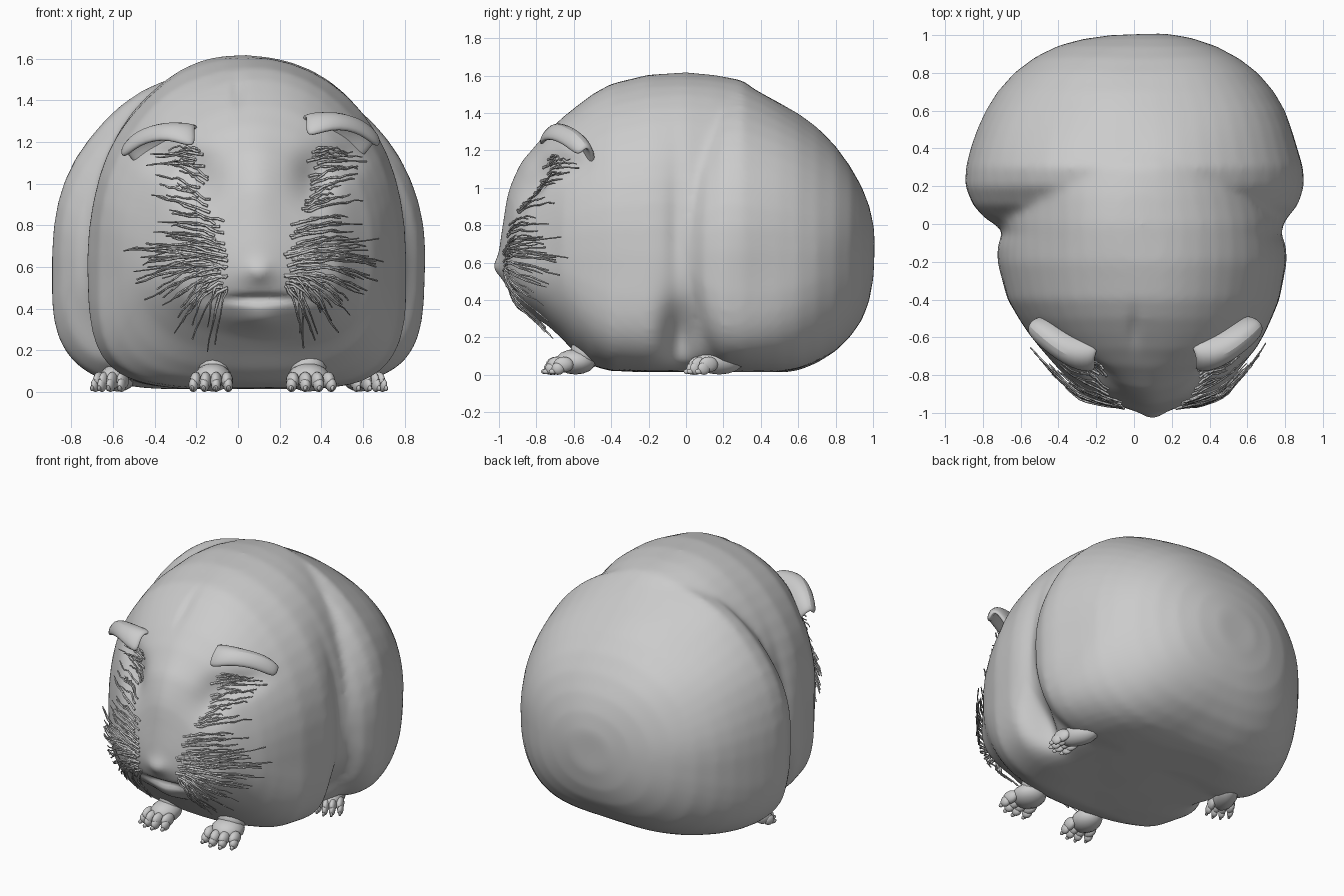
import bpy, bmesh, math, random
from mathutils import Vector, Matrix
from mathutils.bvhtree import BVHTree

if "Cube" in bpy.data.objects:
    bpy.data.objects.remove(bpy.data.objects["Cube"])

random.seed(7)
stone = bpy.data.materials.new("stone_grey")
stone.diffuse_color = (0.6, 0.6, 0.6, 1)
stone.use_nodes = True
stone.node_tree.nodes["Principled BSDF"].inputs["Base Color"].default_value = stone.diffuse_color


def finish(name, bm, angle=50):
    bmesh.ops.recalc_face_normals(bm, faces=bm.faces)
    me = bpy.data.meshes.new(name)
    bm.to_mesh(me)
    bm.free()
    ob = bpy.data.objects.new(name, me)
    bpy.context.collection.objects.link(ob)
    me.materials.append(stone)
    bpy.ops.object.select_all(action='DESELECT')
    ob.select_set(True)
    bpy.context.view_layer.objects.active = ob
    bpy.ops.object.shade_smooth_by_angle(angle=math.radians(angle))
    return ob


def apply_all(ob):
    bpy.context.view_layer.objects.active = ob
    for m in list(ob.modifiers):
        bpy.ops.object.modifier_apply(modifier=m.name)


def power(c, n):
    return math.copysign(abs(c) ** (2 / n), c)


def loft(bm, sections, sides=48):
    """Skin egg-shaped sections: y, centre x, half width, bottom, widest z, top, lower squareness."""
    rings = []
    for y, cx, hw, zb, zm, zt, n in sections:
        ring = []
        for i in range(sides):
            a = 2 * math.pi * i / sides
            c, s = math.cos(a), math.sin(a)
            e = 2.1 if s > 0 else n
            h = zt - zm if s > 0 else zm - zb
            ring.append(bm.verts.new((cx + hw * power(c, e), y, zm + h * power(s, e))))
        rings.append(ring)
    for a, b in zip(rings, rings[1:]):
        for i in range(sides):
            j = (i + 1) % sides
            bm.faces.new((a[i], a[j], b[j], b[i]))
    bm.faces.new(rings[0])
    bm.faces.new(rings[-1])


# Body: head and torso skin merged with a broader rump and haunches
bm = bmesh.new()
loft(bm, [
    (-1.00, .10, .05, .54, .59, .65, 2), (-.975, .10, .13, .50, .60, .76, 2),
    (-.92, .10, .26, .40, .60, .95, 2.1), (-.85, .09, .39, .34, .61, 1.13, 2.2),
    (-.75, .08, .49, .27, .62, 1.28, 2.3), (-.66, .08, .57, .19, .63, 1.375, 2.5),
    (-.58, .07, .625, .11, .64, 1.44, 2.9), (-.5, .06, .67, .05, .65, 1.50, 3.3),
    (-.4, .05, .72, .02, .65, 1.555, 4), (-.2, .045, .765, .015, .65, 1.605, 4.3),
    (0, .04, .76, .015, .65, 1.62, 4.3), (.15, .03, .74, .015, .65, 1.605, 4.3),
    (.3, .02, .70, .015, .65, 1.575, 4.3), (.45, .02, .6, .03, .65, 1.47, 4),
    (.6, .01, .45, .08, .65, 1.35, 3)])
loft(bm, [
    (-.07, .02, .60, .45, .68, .95, 2.2), (-.03, .02, .725, .30, .67, 1.15, 2.5),
    (.03, .01, .80, .17, .66, 1.33, 3), (.1, .005, .86, .07, .66, 1.45, 3.6),
    (.2, 0, .897, .02, .66, 1.54, 4), (.3, 0, .892, .01, .66, 1.56, 4),
    (.4, 0, .865, .01, .66, 1.51, 4), (.5, .005, .832, .012, .66, 1.455, 3.8),
    (.6, .01, .79, .025, .66, 1.395, 3.5), (.7, .01, .73, .065, .66, 1.32, 3.2),
    (.8, .01, .645, .125, .66, 1.225, 2.9), (.88, .015, .54, .205, .66, 1.12, 2.6),
    (.94, .02, .42, .29, .66, 1.01, 2.4), (.98, .02, .29, .39, .66, .90, 2.2),
    (1.005, .02, .14, .52, .66, .78, 2)])
body = finish("body", bm)
rm = body.modifiers.new("merge", 'REMESH')
rm.mode = 'VOXEL'
rm.voxel_size = .02
rm.use_smooth_shade = True
sm = body.modifiers.new("soften", 'SMOOTH')
sm.factor = .5
sm.iterations = 12
apply_all(body)

# Sculpted bumps and hollows: centre, radius, push
HEAD = .085
dabs = [((HEAD, -.90, 1.0), (.13, .3, .25), (0, -.035, .02)),    # snout ridge
        ((.10, -.98, .58), (.06, .12, .045), (0, -.025, 0)),     # nose
        ((.11, -.86, .445), (.17, .2, .022), (0, .035, .01)),    # mouth line
        ((.11, -.80, .35), (.10, .2, .055), (0, -.04, 0)),       # chin
        ((0, -.6, 1.47), (.03, .15, .1), (0, .01, -.012))]       # brow crease
for s in (-1, 1):
    dabs += [((HEAD + s * .28, -.78, 1.03), (.09, .25, .12), (0, .075, -.01)),   # eye socket
             ((HEAD + s * .42, -.68, 1.12), (.11, .2, .07), (0, .05, 0)),        # hollow below ear
             ((HEAD + s * .31, -.75, .55), (.13, .25, .16), (s * .015, -.03, 0)),  # cheek
             ((s * .74, -.03, .20), (.25, .09, .18), (-s * .13, 0, 0)),          # flank notch
             ((s * .78, -.05, .75), (.3, .05, .4), (-s * .02, 0, 0))]            # haunch crease
for v in body.data.vertices:
    p = v.co.copy()
    for c, r, push in dabs:
        d = sum(((p[k] - c[k]) / r[k]) ** 2 for k in range(3))
        if d < 9:
            v.co += Vector(push) * math.exp(-d)
    # gentle hand-carved unevenness
    v.co += .004 * math.sin(9 * p.x + 4 * p.z) * math.sin(8 * p.y - 5 * p.z) * (p - Vector((0, 0, .7))).normalized()
    v.co.z = max(v.co.z, .015)
body.data.update()
skin = BVHTree.FromPolygons([v.co.copy() for v in body.data.vertices],
                            [tuple(f.vertices) for f in body.data.polygons])


# Feet: pad, wrist and four knobbly toes
def blob(bm, mat, loc, size, seg=14):
    m = mat @ Matrix.Translation(loc) @ Matrix.Diagonal((*size, 1))
    bmesh.ops.create_uvsphere(bm, u_segments=seg, v_segments=8, radius=1, matrix=m)


def foot(name, x, y, turn, w, length):
    bm = bmesh.new()
    m = Matrix.Translation((x, y, 0)) @ Matrix.Rotation(turn, 4, 'Z')
    blob(bm, m, (0, length * .45, .07), (w * .85, length, .068))
    blob(bm, m, (0, length * .9, .12), (w * .75, length * .7, .09))
    for i in range(4):
        k = (i - 1.5) / 1.5
        ty = -.055 + .03 * k * k
        blob(bm, m, (k * w * .72, ty, .055), (w * .27, .055, .042))
        blob(bm, m, (k * w * .80, ty - .03, .034), (w * .22, .036, .034))
        blob(bm, m, (k * w * .84, ty - .06, .018), (w * .10, .022, .014), 8)
    return finish(name, bm)


foot("front_foot_left", -.125, -.64, -.1, .105, .11)
foot("front_foot_right", .345, -.64, .12, .12, .11)
foot("hind_foot_left", -.60, .12, -.4, .085, .14)
foot("hind_foot_right", .61, .12, .4, .085, .14)


# Ears: hooded flaps lofted from root to crest to drooping rim
ear_rows = [
    [(.28, -.62, 1.27), (.38, -.58, 1.19), (.48, -.52, 1.10), (.52, -.50, 1.04)],   # root
    [(.31, -.66, 1.33), (.45, -.62, 1.32), (.59, -.52, 1.26), (.64, -.49, 1.17)],   # back
    [(.33, -.73, 1.32), (.47, -.71, 1.35), (.61, -.60, 1.31), (.68, -.53, 1.23)],   # crest
    [(.31, -.79, 1.20), (.45, -.77, 1.27), (.60, -.66, 1.24), (.685, -.57, 1.15)]]  # rim


def ear(name, side, drop):
    bm = bmesh.new()
    axis = .06
    rows = [[bm.verts.new((axis + side * (x - axis), y, z - drop)) for x, y, z in row] for row in ear_rows]
    for a, b in zip(rows, rows[1:]):
        for i in range(3):
            bm.faces.new((a[i], a[i + 1], b[i + 1], b[i]))
    ob = finish(name, bm, 80)
    so = ob.modifiers.new("thickness", 'SOLIDIFY')
    so.thickness = .045
    so.offset = 0
    ss = ob.modifiers.new("round", 'SUBSURF')
    ss.levels = ss.render_levels = 2
    apply_all(ob)


ear("ear_right", 1, 0)
ear("ear_left", -1, .05)


# Hair strands that follow the face, lifting off towards their tips
def strands(name, count, root, tip, lift, sag, radius):
    cu = bpy.data.curves.new(name, 'CURVE')
    cu.dimensions = '3D'
    cu.bevel_depth = radius
    cu.bevel_resolution = 0
    cu.use_fill_caps = True
    for side in (-1, 1):
        for i in range(count):
            t = min(1.0, max(0.0, (i + random.uniform(-.4, .4)) / max(count - 1, 1)))
            (x0, z0), (x1, z1) = root(t), tip(t)
            pts = []
            for k in range(9):
                u = k / 8
                x = x0 + (x1 - x0) * u + random.uniform(-.004, .004)
                z = z0 + (z1 - z0) * u ** 1.3 + sag * math.sin(math.pi * u) + random.uniform(-.007, .007)
                px = HEAD + side * x
                hit = skin.ray_cast(Vector((px, -2, z)), Vector((0, 1, 0)))[0]
                if hit is None:
                    break
                pts.append((px, hit.y - .004 - lift * u, z, 1.15 - .6 * u + random.uniform(-.2, .2)))
            if len(pts) < 3:
                continue
            sp = cu.splines.new('POLY')
            sp.points.add(len(pts) - 1)
            for q, (x, y, z, r) in zip(sp.points, pts):
                q.co = (x, y, z, 1)
                q.radius = r
    cu.materials.append(stone)
    bpy.context.collection.objects.link(bpy.data.objects.new(name, cu))


R = random.uniform
strands("whiskers", 34,
        lambda t: (.13 + .10 * R(0, 1), .68 - .20 * t + R(-.02, .02)),
        lambda t: (.62 - .34 * t ** 2 + R(-.12, .02), .70 - .48 * t ** 1.2 + R(-.05, .05)), .06, .02, .0065)
strands("upper_whiskers", 9,
        lambda t: (.15 + R(0, .06), .82 - .14 * t),
        lambda t: (.44 + R(-.1, .08), .86 - .14 * t + R(-.02, .02)), .03, .015, .006)
strands("eyelashes", 10,
        lambda t: (.22 + R(0, .07), 1.03 - .17 * t),
        lambda t: (.46 + R(-.1, .06), 1.09 - .17 * t + R(-.02, .02)), .03, .015, .006)
strands("ear_hairs", 7,
        lambda t: (.24 + R(0, .06), 1.17 - .09 * t),
        lambda t: (.48 + R(-.1, .05), 1.16 - .08 * t + R(-.01, .01)), .05, .01, .006)
